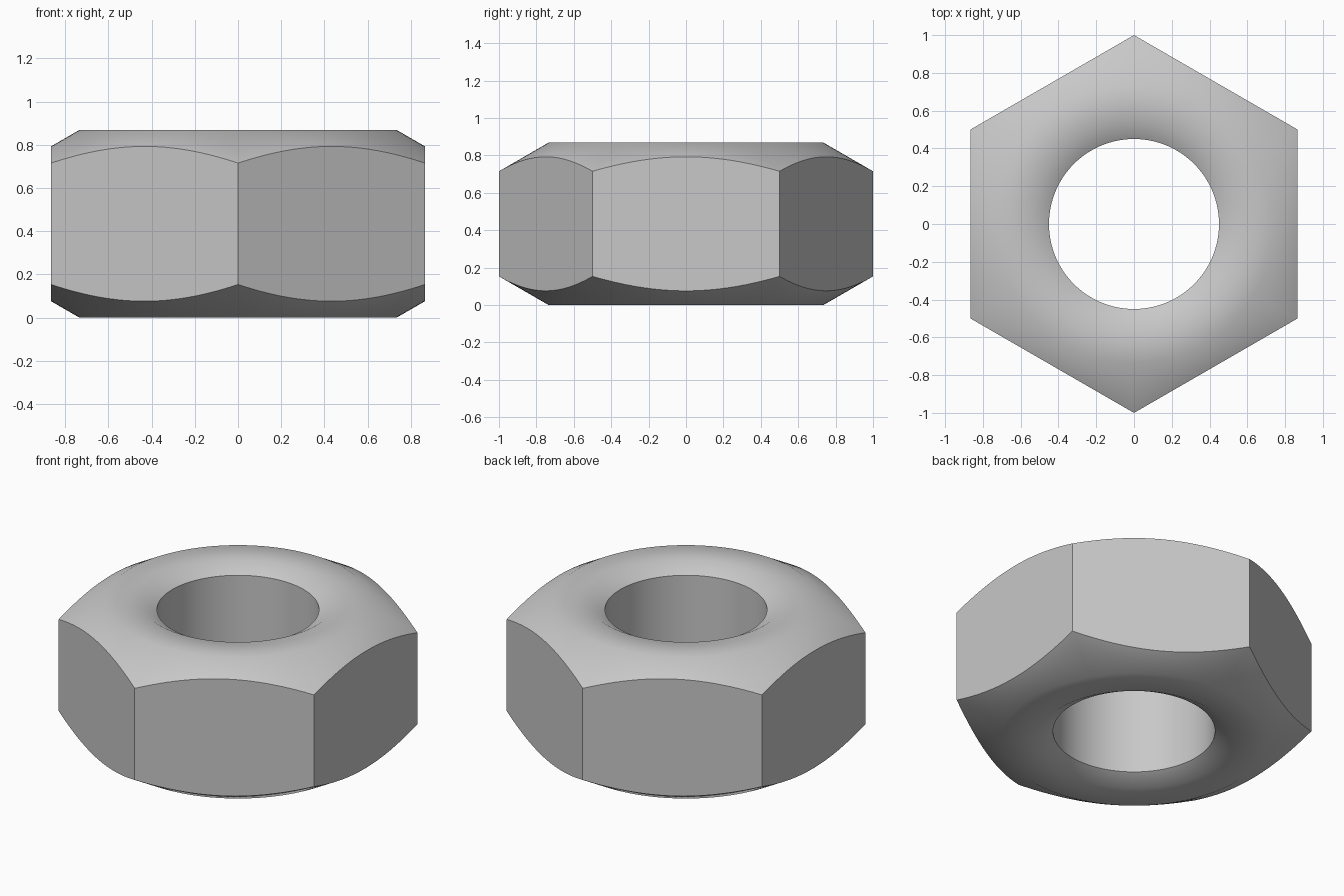
import bpy, bmesh, math

cube = bpy.data.objects.get("Cube")
if cube:
    bpy.data.objects.remove(cube, do_unlink=True)

HEIGHT = 0.868
HOLE, SINK, FLAT = 0.45, 0.54, 0.735     # hole, countersink and flat face radii
SLOPE = math.tan(math.radians(30))       # both chamfers
SEGMENTS = 144

steel = bpy.data.materials.new("steel_grey")
steel.use_nodes = True
colour = (0.58, 0.58, 0.58, 1)
steel.diffuse_color = colour
steel.node_tree.nodes["Principled BSDF"].inputs["Base Color"].default_value = colour


def hex_radius(angle):
    """Distance from the axis to a hexagon with corners on the y axis."""
    sector = math.pi / 3
    offset = (angle - math.pi / 2) % sector - sector / 2
    return math.cos(sector / 2) / math.cos(offset)


def section(angle):
    """Closed radial section: chamfered hole, flat faces, chamfered hexagon."""
    outer = hex_radius(angle)
    upper = [(HOLE, HEIGHT - (SINK - HOLE) * SLOPE), (SINK, HEIGHT),
             (FLAT, HEIGHT), (outer, HEIGHT - (outer - FLAT) * SLOPE)]
    return upper + [(r, HEIGHT - z) for r, z in reversed(upper)]


# Nut body: sweep the section round the axis
bm = bmesh.new()
rings = []
for i in range(SEGMENTS):
    a = math.tau * i / SEGMENTS
    rings.append([bm.verts.new((r * math.cos(a), r * math.sin(a), z))
                  for r, z in section(a)])
for i, ring in enumerate(rings):
    after = rings[(i + 1) % SEGMENTS]
    for j in range(len(ring)):
        k = (j + 1) % len(ring)
        bm.faces.new((ring[j], ring[k], after[k], after[j]))
bmesh.ops.recalc_face_normals(bm, faces=bm.faces)

mesh = bpy.data.meshes.new("hex_nut")
bm.to_mesh(mesh)
bm.free()
mesh.materials.append(steel)
nut = bpy.data.objects.new("hex_nut", mesh)
bpy.context.collection.objects.link(nut)

# Soft blend over the chamfers, sharp hexagon and hole rims
bpy.ops.object.select_all(action="DESELECT")
nut.select_set(True)
bpy.context.view_layer.objects.active = nut
bpy.ops.object.shade_smooth_by_angle(angle=math.radians(40))
